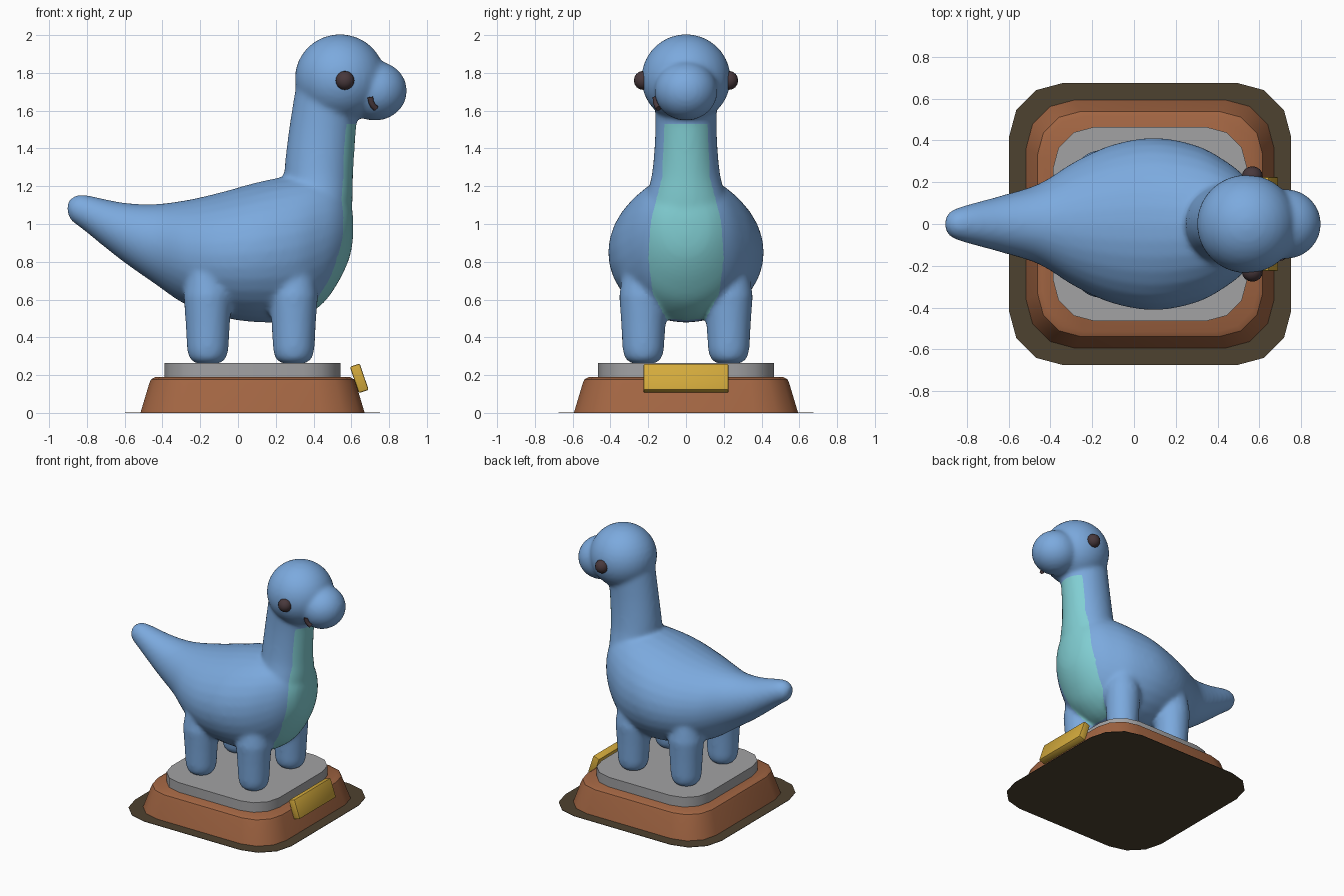
import bpy, bmesh, math
from mathutils import Matrix, Vector

cube = bpy.data.objects.get("Cube")
if cube:
    bpy.data.objects.remove(cube, do_unlink=True)


def material(name, *rgb):
    m = bpy.data.materials.new(name)
    m.use_nodes = True
    m.diffuse_color = (*rgb, 1)
    m.node_tree.nodes["Principled BSDF"].inputs["Base Color"].default_value = (*rgb, 1)
    return m


BLUE = material("sky blue", 0.20, 0.40, 0.73)
TEAL = material("pale teal", 0.22, 0.62, 0.65)
BROWN = material("warm wood", 0.36, 0.13, 0.055)
GREY = material("stone grey", 0.36, 0.36, 0.37)
GOLD = material("gold", 0.65, 0.40, 0.045)
UMBER = material("dark umber", 0.076, 0.054, 0.029)
DARK = material("dark eye brown", 0.065, 0.04, 0.045)


def make(name, bm, *mats, angle=35):
    mesh = bpy.data.meshes.new(name)
    bmesh.ops.recalc_face_normals(bm, faces=bm.faces[:])
    bm.to_mesh(mesh)
    bm.free()
    ob = bpy.data.objects.new(name, mesh)
    bpy.context.collection.objects.link(ob)
    for m in mats:
        mesh.materials.append(m)
    select(ob)
    bpy.ops.object.shade_smooth_by_angle(angle=math.radians(angle))
    return ob


def select(ob):
    bpy.ops.object.select_all(action="DESELECT")
    ob.select_set(True)
    bpy.context.view_layer.objects.active = ob


def skin(bm, rings):
    """Bridge equal rings of points and cap both ends."""
    rows = [[bm.verts.new(p) for p in ring] for ring in rings]
    n = len(rows[0])
    for a, b in zip(rows, rows[1:]):
        for i in range(n):
            j = (i + 1) % n
            bm.faces.new((a[i], a[j], b[j], b[i]))
    bm.faces.new(rows[0][::-1])
    bm.faces.new(rows[-1])


def spline(rows, steps=6):
    """Catmull-Rom through a list of section tuples."""
    v = [Vector(r) for r in rows]
    v = [v[0]] + v + [v[-1]]
    out = []
    for p0, p1, p2, p3 in zip(v, v[1:], v[2:], v[3:]):
        for k in range(steps):
            t = k / steps
            out.append(0.5 * (2 * p1 + (p2 - p0) * t + (2 * p0 - 5 * p1 + 4 * p2 - p3) * t * t
                              + (3 * p1 - p0 - 3 * p2 + p3) * t ** 3))
    return out + [v[-1]]


def circle(n=32):
    return [(math.cos(math.tau * i / n), math.sin(math.tau * i / n)) for i in range(n)]


def ball(bm, centre, radii, seg=32):
    bmesh.ops.create_uvsphere(bm, u_segments=seg, v_segments=seg // 2, radius=1,
                              matrix=Matrix.Translation(centre) @ Matrix.Diagonal((*radii, 1)))


# Trunk and tail: x, top, bottom, half width
bm = bmesh.new()
trunk = spline([(-0.905, 1.10, 1.07, 0.015), (-0.885, 1.135, 1.02, 0.055), (-0.82, 1.155, 0.97, 0.085),
                (-0.62, 1.115, 0.81, 0.14), (-0.45, 1.105, 0.69, 0.195), (-0.28, 1.125, 0.575, 0.30),
                (-0.1, 1.165, 0.51, 0.38), (0.1, 1.22, 0.48, 0.412), (0.3, 1.26, 0.49, 0.375),
                (0.44, 1.27, 0.57, 0.30), (0.53, 1.23, 0.69, 0.225), (0.59, 1.14, 0.82, 0.13),
                (0.61, 1.04, 0.93, 0.03)])
skin(bm, [[(x, w * c, (t + b) / 2 + (t - b) / 2 * s) for c, s in circle()] for x, t, b, w in trunk])

# Neck: z, back, front, half width
neck = spline([(0.9, 0.28, 0.58, 0.24), (1.1, 0.25, 0.605, 0.22), (1.27, 0.245, 0.61, 0.18),
               (1.5, 0.27, 0.625, 0.163), (1.75, 0.31, 0.65, 0.17)])
skin(bm, [[((b + f) / 2 + (f - b) / 2 * c, w * s, z) for c, s in circle()] for z, b, f, w in neck])

# Head and snout
ball(bm, (0.54, 0, 1.77), (0.24, 0.237, 0.235))
ball(bm, (0.725, 0, 1.705), (0.17, 0.168, 0.158))

# Legs: z, radius
leg = [(0.26, 0.05), (0.27, 0.08), (0.295, 0.1), (0.335, 0.11), (0.48, 0.118), (0.62, 0.128), (0.8, 0.1)]
for x in (-0.16, 0.295):
    for y in (-0.226, 0.226):
        skin(bm, [[(x + r * c, y + r * s, z) for c, s in circle()] for z, r in leg])

# Fuse the parts into one soft skin
body = make("body", bm, BLUE, TEAL)
fuse = body.modifiers.new("fuse", "REMESH")
fuse.mode = "VOXEL"
fuse.voxel_size = 0.014
soften = body.modifiers.new("soften", "SMOOTH")
soften.factor = 0.5
soften.iterations = 12
for mod in ("fuse", "soften"):
    bpy.ops.object.modifier_apply(modifier=mod)

# Belly patch: cut the outline (half width, z) into the skin, then colour inside
outline = [(0.115, 1.53), (0.125, 1.25), (0.185, 1.02), (0.2, 0.82), (0.175, 0.63), (0.1, 0.49), (0.1, 0.4)]


def half_width(z):
    for (w0, z0), (w1, z1) in zip(outline, outline[1:]):
        if z1 <= z <= z0:
            return w0 + (w1 - w0) * (z - z0) / (z1 - z0)
    return 0


bm = bmesh.new()
bm.from_mesh(body.data)


def cut(point, normal, low, high):
    faces = [f for f in bm.faces if f.calc_center_median().x > 0.25
             and abs(f.calc_center_median().y) < 0.27 and low < f.calc_center_median().z < high]
    geom = {e for f in faces for e in (*f.verts, *f.edges, f)}
    bmesh.ops.bisect_plane(bm, geom=list(geom), dist=0.0005, plane_co=point, plane_no=normal)


cut((0, 0, 1.53), (0, 0, 1), 1.4, 1.6)
cut((0.3, 0, 0), (1, 0, 0), 0.4, 0.7)
for (w0, z0), (w1, z1) in zip(outline, outline[1:]):
    for side in (-1, 1):
        cut((0, side * w0, z0), (0, z0 - z1, side * (w1 - w0)), z1 - 0.03, z0 + 0.03)
bm.normal_update()
for f in bm.faces:
    c = f.calc_center_median()
    f.material_index = int(c.x > 0.3 and f.normal.x > -0.1 and abs(c.y) < half_width(c.z))
    f.smooth = True
bm.to_mesh(body.data)
bm.free()

# Eyes
for side, label in ((1, "left"), (-1, "right")):
    bm = bmesh.new()
    ball(bm, (0.566, side * 0.228, 1.76), (0.05, 0.048, 0.05), 16)
    make(label + "_eye", bm, DARK, angle=60)

# Mouth: a short curved stroke on one cheek
curve = bpy.data.curves.new("mouth", "CURVE")
curve.dimensions = "3D"
curve.bevel_depth = 0.016
curve.bevel_resolution = 2
curve.use_fill_caps = True
stroke = curve.splines.new("POLY")
path = [(0.7, -0.162, 1.672), (0.705, -0.16, 1.645), (0.715, -0.153, 1.625), (0.73, -0.145, 1.612)]
stroke.points.add(len(path) - 1)
for p, co in zip(stroke.points, path):
    p.co = (*co, 1)
mouth = bpy.data.objects.new("mouth", curve)
bpy.context.collection.objects.link(mouth)
curve.materials.append(DARK)

# Stand: stacked rounded squares
CX = 0.077


def rounded(half, radius, z, seg=3):
    ring = []
    for q in range(4):
        for k in range(seg + 1):
            a = math.pi / 2 * (q + k / seg)
            sx, sy = ((1, 1), (-1, 1), (-1, -1), (1, -1))[q]
            ring.append((CX + sx * (half - radius) + radius * math.cos(a),
                         sy * (half - radius) + radius * math.sin(a), z))
    return ring


def slab(name, layers, mat):
    bm = bmesh.new()
    skin(bm, [rounded(*layer) for layer in layers])
    make(name, bm, mat)


slab("ground_sheet", [(0.675, 0.26, 0), (0.675, 0.26, 0.003)], UMBER)
slab("wooden_base", [(0.593, 0.23, 0.002), (0.547, 0.21, 0.155), (0.538, 0.205, 0.177), (0.515, 0.2, 0.19)], BROWN)
slab("stone_plinth", [(0.465, 0.2, 0.185), (0.465, 0.2, 0.265)], GREY)

# Tilted name plate, left blank
bm = bmesh.new()
bmesh.ops.create_cube(bm, size=1, matrix=Matrix.Translation((0.642, 0, 0.183)) @ Matrix.Rotation(-0.33, 4, "Y")
                      @ Matrix.Diagonal((0.055, 0.45, 0.147, 1)))
bmesh.ops.bevel(bm, geom=bm.edges[:], offset=0.008, segments=2, affect="EDGES", profile=0.5)
make("front_plate", bm, GOLD)
